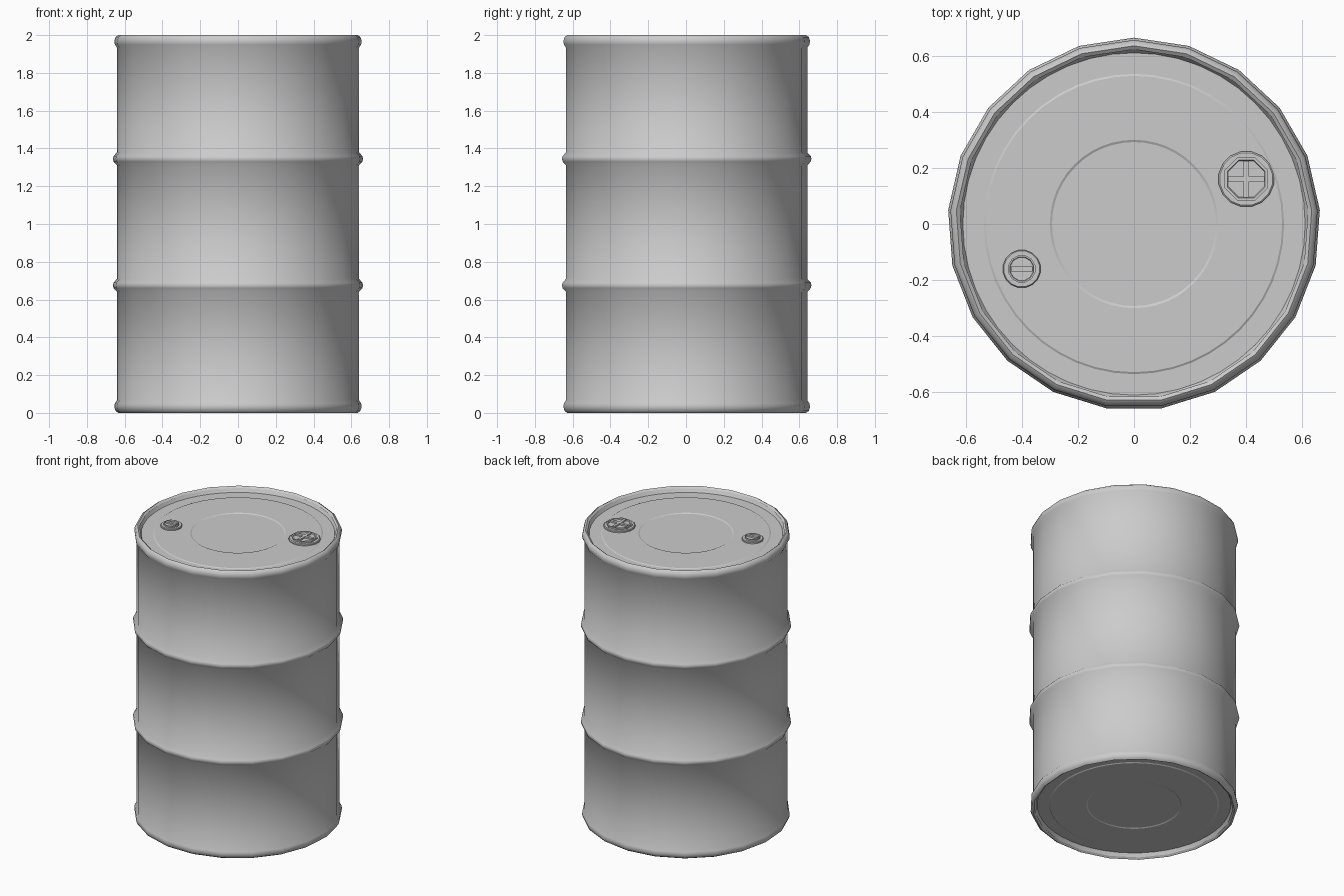
import bpy, math

cube = bpy.data.objects.get("Cube")
if cube:
    bpy.data.objects.remove(cube)

steel = bpy.data.materials.new("grey_steel")
GREY = (0.6, 0.6, 0.6, 1)
steel.diffuse_color = GREY
steel.use_nodes = True
steel.node_tree.nodes["Principled BSDF"].inputs["Base Color"].default_value = GREY


def finish(name, verts, faces, loc, angle=35):
    mesh = bpy.data.meshes.new(name)
    mesh.from_pydata(verts, [], faces)
    mesh.materials.append(steel)
    obj = bpy.data.objects.new(name, mesh)
    obj.location = loc
    bpy.context.collection.objects.link(obj)
    bpy.ops.object.select_all(action="DESELECT")
    obj.select_set(True)
    bpy.context.view_layer.objects.active = obj
    bpy.ops.object.shade_smooth_by_angle(angle=math.radians(angle))
    return obj


def lathe(name, profile, sides, loc=(0, 0, 0), start=0.0, cap=False, angle=35):
    """Spin (radius, z) points, listed from bottom outside to top centre."""
    verts, faces = [], []
    for r, z in profile:
        for i in range(sides):
            a = start + math.tau * i / sides
            verts.append((r * math.cos(a), r * math.sin(a), z))
    for k in range(len(profile) - 1):
        for i in range(sides):
            j = (i + 1) % sides
            a, b = k * sides, (k + 1) * sides
            faces.append((a + i, a + j, b + j, b + i))
    if cap:
        last = (len(profile) - 1) * sides
        faces.append(tuple(range(last, last + sides)))
    return finish(name, verts, faces, loc, angle)


def bar(name, size, loc):
    x, y, z = (s / 2 for s in size)
    verts = [(sx * x, sy * y, sz * z) for sx in (-1, 1) for sy in (-1, 1) for sz in (-1, 1)]
    faces = [(0, 1, 3, 2), (4, 6, 7, 5), (0, 4, 5, 1), (2, 3, 7, 6), (0, 2, 6, 4), (1, 5, 7, 3)]
    return finish(name, verts, faces, loc)


# Drum wall with rolled rims and two hoops
WALL = 0.642


def hoop(z):
    return [(WALL, z - 0.035), (0.661, z - 0.014), (0.664, z), (0.661, z + 0.014), (WALL, z + 0.035)]


bottom_rim = [(0.622, 0.01), (0.635, 0.0), (0.65, 0.01), (0.656, 0.03), (0.654, 0.05), (WALL, 0.068)]
top_rim = [(r, 2 - z) for r, z in reversed(bottom_rim)]
lathe("drum_wall", bottom_rim + hoop(0.675) + hoop(1.345) + top_rim, 21,
      start=math.pi / 2, angle=60)

# Recessed end plates with shallow pressed rings
plate = [(0.624, 1.99), (0.615, 1.972), (0.61, 1.964), (0.535, 1.964), (0.528, 1.968),
         (0.3, 1.968), (0.292, 1.964)]
lathe("lid", plate, 48, cap=True, angle=20)
base = lathe("base_plate", plate, 48, loc=(0, 0, 2), cap=True, angle=20)
base.rotation_euler.x = math.pi
base.location = (0, 0, 2)

# Threaded plugs: round collar, octagonal plug, raised grip bars
LID = 1.966


def plug(name, x, y, collar, inner, sides):
    lathe(name + "_collar", [(collar, -0.004), (collar, 0.01), (collar * 0.95, 0.014),
                             (inner, 0.014)], 16, (x, y, LID), math.pi / 16, True)
    lathe(name + "_plug", [(inner, 0.012), (inner, 0.024), (inner * 0.88, 0.024),
                           (inner * 0.84, 0.017)], sides, (x, y, LID), math.pi / sides, True)


plug("large", 0.4, 0.16, 0.10, 0.083, 8)
bar("large_grip_across", (0.13, 0.018, 0.014), (0.4, 0.16, LID + 0.021))
bar("large_grip_along", (0.018, 0.13, 0.014), (0.4, 0.16, LID + 0.021))
plug("small", -0.4, -0.16, 0.068, 0.05, 12)
bar("small_grip", (0.078, 0.018, 0.014), (-0.4, -0.16, LID + 0.021))
